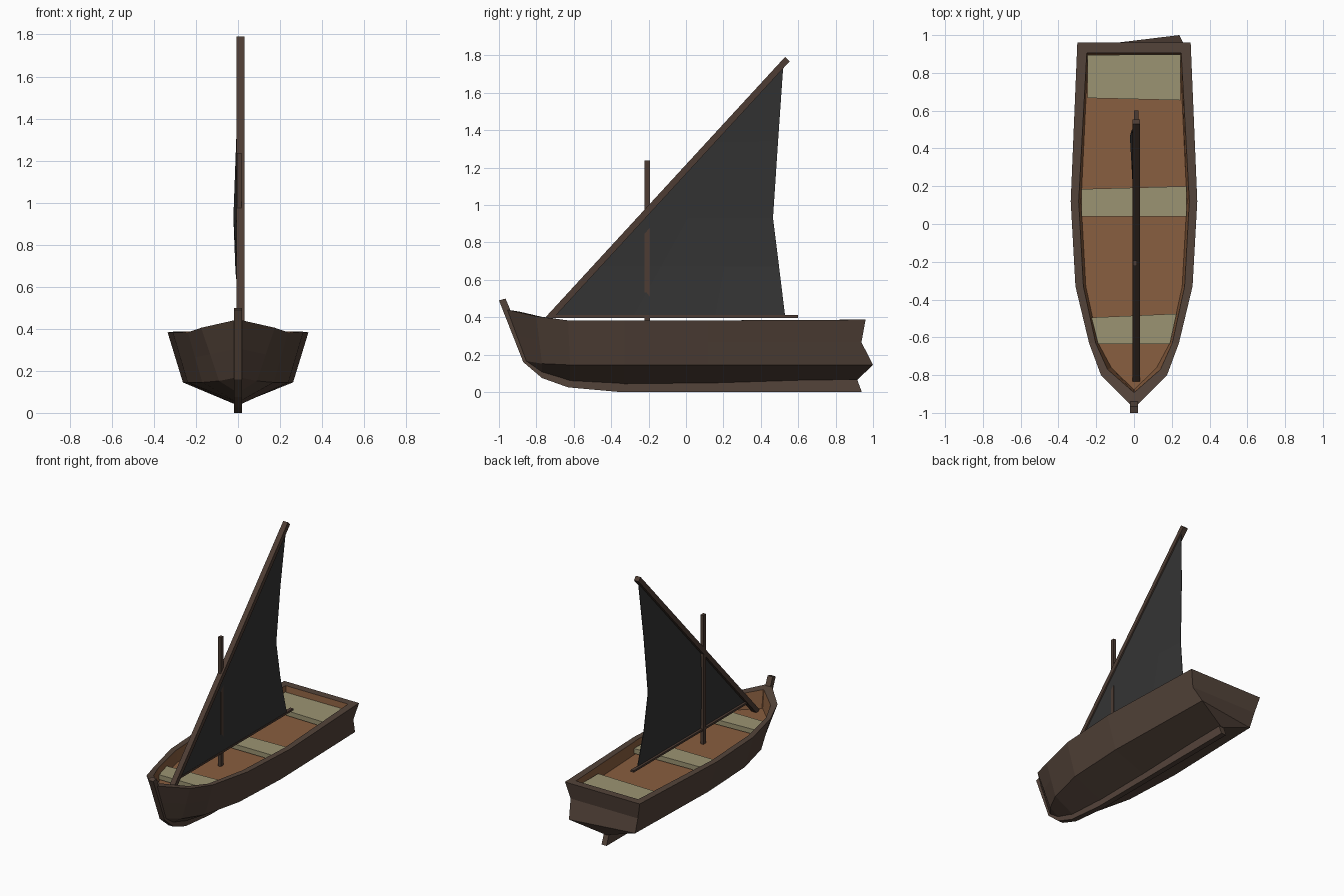
import bpy, bmesh, math
from mathutils import Vector

if "Cube" in bpy.data.objects:
    bpy.data.objects.remove(bpy.data.objects["Cube"])


def material(name, rgb):
    m = bpy.data.materials.new(name)
    m.diffuse_color = (*rgb, 1)
    m.use_nodes = True
    m.node_tree.nodes["Principled BSDF"].inputs["Base Color"].default_value = m.diffuse_color
    return m


WOOD = material("dark brown wood", (0.088, 0.057, 0.042))
INSIDE = material("orange brown boards", (0.25, 0.112, 0.05))
SEAT = material("pale olive wood", (0.33, 0.295, 0.17))
CLOTH = material("charcoal cloth", (0.034, 0.034, 0.034))
SPAR = material("spar brown", (0.075, 0.046, 0.034))


def finish(name, bm, *mats):
    bmesh.ops.recalc_face_normals(bm, faces=bm.faces)
    me = bpy.data.meshes.new(name)
    bm.to_mesh(me)
    bm.free()
    for m in mats:
        me.materials.append(m)
    ob = bpy.data.objects.new(name, me)
    bpy.context.collection.objects.link(ob)
    return ob


def prism(name, pts, offset, mat):
    """Extrude a flat outline of 3D points along an offset vector."""
    bm = bmesh.new()
    f = bm.faces.new([bm.verts.new(p) for p in pts])
    new = bmesh.ops.extrude_face_region(bm, geom=[f])["geom"]
    bmesh.ops.translate(bm, vec=offset,
                        verts=[v for v in new if isinstance(v, bmesh.types.BMVert)])
    if f.is_valid is False or len(bm.faces) == len(pts) + 1:
        bm.faces.new([v for v in bm.verts][:len(pts)])
    return finish(name, bm, mat)


def beam(name, a, b, wx, wd, mat):
    """Square bar between two points lying in a plane of constant x."""
    a, b = Vector(a), Vector(b)
    n = (b - a).normalized().cross(Vector((1, 0, 0))) * wd / 2
    x = Vector((wx / 2, 0, 0))
    return prism(name, [a + x + n, a - x + n, a - x - n, a + x - n], b - a, mat)


# Hull: half-section lines listed from stern to bow, as (x, y, z)
keel = [(0, .915, .065), (0, .12, .04), (0, -.33, .035), (0, -.62, .05), (0, -.77, .095), (0, -.86, .155)]
chine = [(.24, 1, .145), (.262, .12, .145), (.24, -.33, .145), (.17, -.62, .145), (.09, -.77, .152), (.015, -.86, .167)]
sheer = [(.3, .96, .387), (.335, .12, .383), (.31, -.33, .383), (.238, -.63, .383), (.175, -.8, .405), (.02, -.955, .44)]
inner = [(.25, .905, .387), (.293, .12, .383), (.268, -.33, .383), (.203, -.63, .383), (.14, -.77, .402), (.003, -.89, .43)]
floor = [(.243, .895, .3), (.28, .12, .3), (.255, -.33, .3), (.19, -.63, .3), (.12, -.76, .3), (.003, -.875, .3)]

bm = bmesh.new()
rings = []
for i in range(6):
    mid = tuple((p + q) / 2 for p, q in zip(chine[i], sheer[i]))
    if i == 0:
        mid = (mid[0], .938, mid[2])
    half = [chine[i], mid, sheer[i], inner[i], floor[i]]
    right = [bm.verts.new(p) for p in half]
    left = [bm.verts.new((-p[0], p[1], p[2])) for p in half]
    if i == 0:
        left[0].co.y = .925      # the transom's lower corner is raked on one side
    rings.append([bm.verts.new(keel[i])] + right + left[::-1])
for a, b in zip(rings, rings[1:]):
    for k in range(11):
        f = bm.faces.new((a[k], a[(k + 1) % 11], b[(k + 1) % 11], b[k]))
        f.material_index = int(k in (4, 5, 6))
for r in (rings[0], rings[-1]):  # transom and bow closures
    bm.faces.new((r[0], r[1], r[10]))
    for k in range(1, 5):
        f = bm.faces.new((r[k], r[k + 1], r[10 - k], r[11 - k]))
        f.material_index = int(k == 4)
finish("hull", bm, WOOD, INSIDE)

# Keel and stem post
profile = [(.94, 0), (-.35, 0), (-.63, .025), (-.77, .075), (-.87, .16), (-1, .49), (-.965, .5),
           (-.83, .18), (-.74, .12), (-.6, .075), (-.35, .055), (.915, .067)]
prism("keel_and_stem", [(-.02, y, z) for y, z in profile], Vector((.04, 0, 0)), WOOD)

# Seats: half width, then front and back edge y on left and right
seats = [("rear_seat", .247, .667, .655, .898), ("front_seat", .21, -.635, -.635, None), ("middle_seat", .278, .04, .04, None)]
backs = {"rear_seat": (.895, .898), "front_seat": (-.495, -.475), "middle_seat": (.185, .2)}
for name, w, fl, fr, _ in seats:
    bl, br = backs[name]
    wf = w - .02 if name == "front_seat" else w
    wb = w + .015 if name == "front_seat" else w
    prism(name, [(-wf, fl, .31), (wf, fr, .31), (wb, br, .31), (-wb, bl, .31)], Vector((0, 0, .035)), SEAT)

# Mast, slanted yard and boom
beam("mast", (.006, -.207, .295), (.006, -.207, 1.237), .022, .03, SPAR)
beam("yard", (.012, -.82, .3), (.012, .542, 1.78), .038, .034, SPAR)
beam("boom", (.012, -.72, .404), (.012, .6, .404), .024, .014, SPAR)

# Sail: rows from foot to peak, hollow and slightly bellied along the trailing edge
bm = bmesh.new()
rows = []
for z, aft, belly in ((.405, .53, 0), (.67, .4975, .03), (.93, .465, .04), (1.34, .492, .025), (1.745, .52, 0)):
    fore = -.72 + (z - .4) * .92
    rows.append([bm.verts.new((.02 - belly * u, fore + (aft - fore) * u, z)) for u in (0, .35, .7, 1)])
for a, b in zip(rows, rows[1:]):
    for k in range(3):
        bm.faces.new((a[k], a[k + 1], b[k + 1], b[k]))
sail = finish("sail", bm, CLOTH)
mod = sail.modifiers.new("thickness", "SOLIDIFY")
mod.thickness = .004
mod.offset = 0
